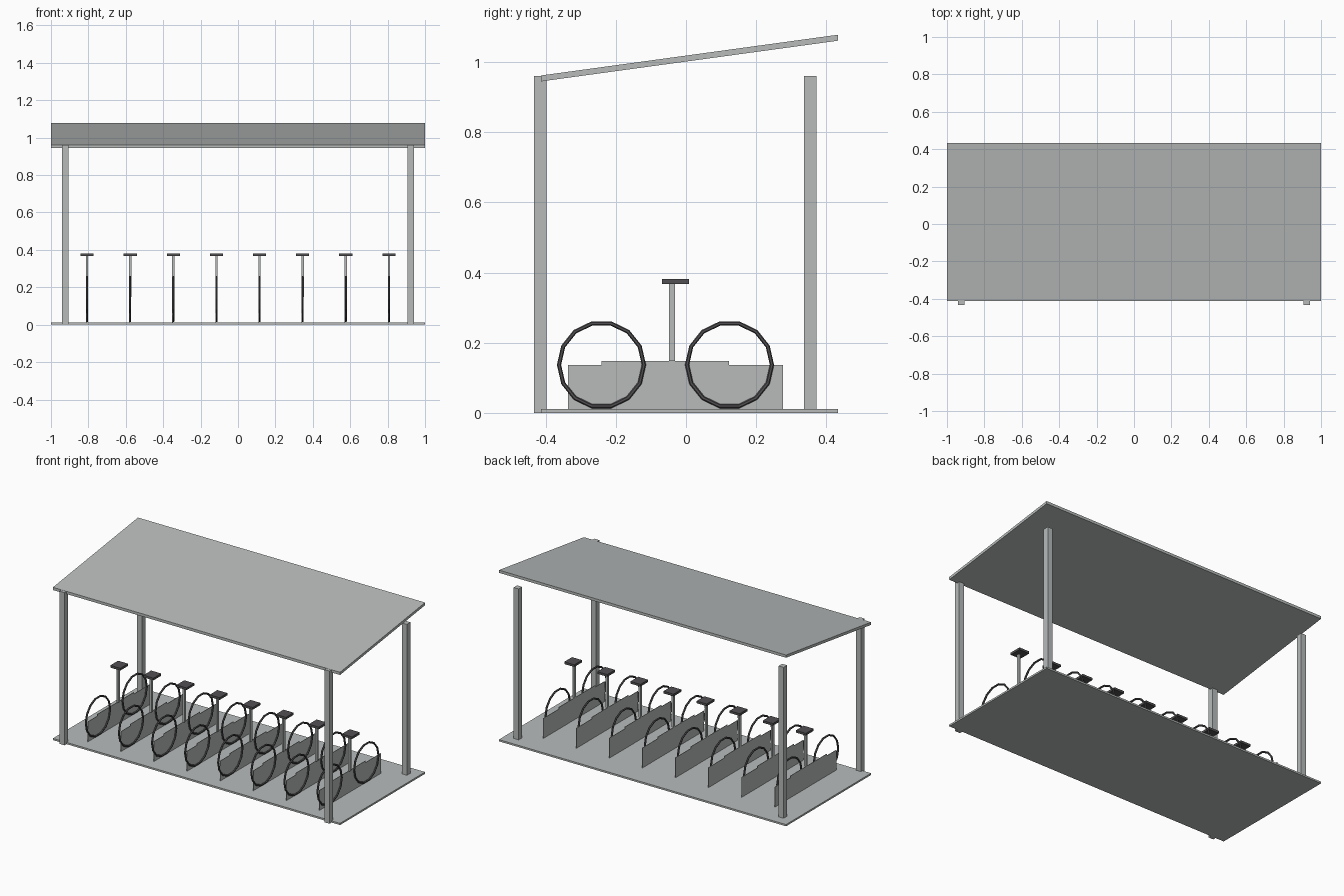
import bpy, bmesh
from math import pi

cube = bpy.data.objects.get("Cube")
if cube:
    bpy.data.objects.remove(cube, do_unlink=True)


def material(name, color):
    mat = bpy.data.materials.new(name)
    mat.use_nodes = True
    mat.diffuse_color = color
    mat.node_tree.nodes["Principled BSDF"].inputs["Base Color"].default_value = color
    return mat


light_grey = material("light grey metal", (0.48, 0.50, 0.50, 1))
dark_grey = material("dark grey rubber", (0.085, 0.08, 0.085, 1))


def extrude_profile(name, profile, x0, x1, mat):
    """Extrude a (y, z) outline from x0 to x1."""
    bm = bmesh.new()
    face = bm.faces.new([bm.verts.new((x0, y, z)) for y, z in profile])
    result = bmesh.ops.extrude_face_region(bm, geom=[face])
    moved = [v for v in result["geom"] if isinstance(v, bmesh.types.BMVert)]
    bmesh.ops.translate(bm, verts=moved, vec=(x1 - x0, 0, 0))
    bmesh.ops.recalc_face_normals(bm, faces=bm.faces)
    mesh = bpy.data.meshes.new(name)
    bm.to_mesh(mesh)
    bm.free()
    mesh.materials.append(mat)
    obj = bpy.data.objects.new(name, mesh)
    bpy.context.collection.objects.link(obj)
    return obj


def box(name, x, y, z, mat):
    outline = [(y[0], z[0]), (y[1], z[0]), (y[1], z[1]), (y[0], z[1])]
    return extrude_profile(name, outline, x[0], x[1], mat)


def wheel(name, x, y):
    bpy.ops.mesh.primitive_torus_add(
        major_segments=14, minor_segments=6, major_radius=0.121, minor_radius=0.006,
        location=(x, y, 0.137), rotation=(pi / 2, 0, pi / 2))
    obj = bpy.context.object
    obj.name = name
    obj.data.materials.append(dark_grey)


# Floor slab and sloping roof
box("floor", (-1, 1), (-0.413, 0.433), (0, 0.011), light_grey)
roof_outline = [(-0.413, 0.945), (0.433, 1.061), (0.433, 1.078), (-0.413, 0.962)]
extrude_profile("roof", roof_outline, -1, 1, light_grey)

# Corner posts
for side, x in (("right", -0.923), ("left", 0.923)):
    span = (x - 0.0175, x + 0.0175)
    box(f"front_post_{side}", span, (-0.433, -0.397), (0, 0.961), light_grey)
    box(f"rear_post_{side}", span, (0.337, 0.372), (0.005, 0.961), light_grey)

# Row of bicycles, each on a thin stand panel
panel_outline = [(-0.337, 0.01), (0.277, 0.01), (0.277, 0.137), (0.122, 0.137),
                 (0.122, 0.148), (-0.241, 0.148), (-0.241, 0.137), (-0.337, 0.137)]
for i in range(8):
    x = (i - 3.5) * 0.2305
    n = i + 1
    extrude_profile(f"stand_panel_{n}", panel_outline, x - 0.006, x - 0.003, light_grey)
    wheel(f"front_wheel_{n}", x, -0.241)
    wheel(f"rear_wheel_{n}", x, 0.124)
    box(f"seat_post_{n}", (x - 0.006, x + 0.006), (-0.048, -0.031), (0.148, 0.368), light_grey)
    box(f"seat_{n}", (x - 0.035, x + 0.035), (-0.068, 0.009), (0.367, 0.381), dark_grey)
